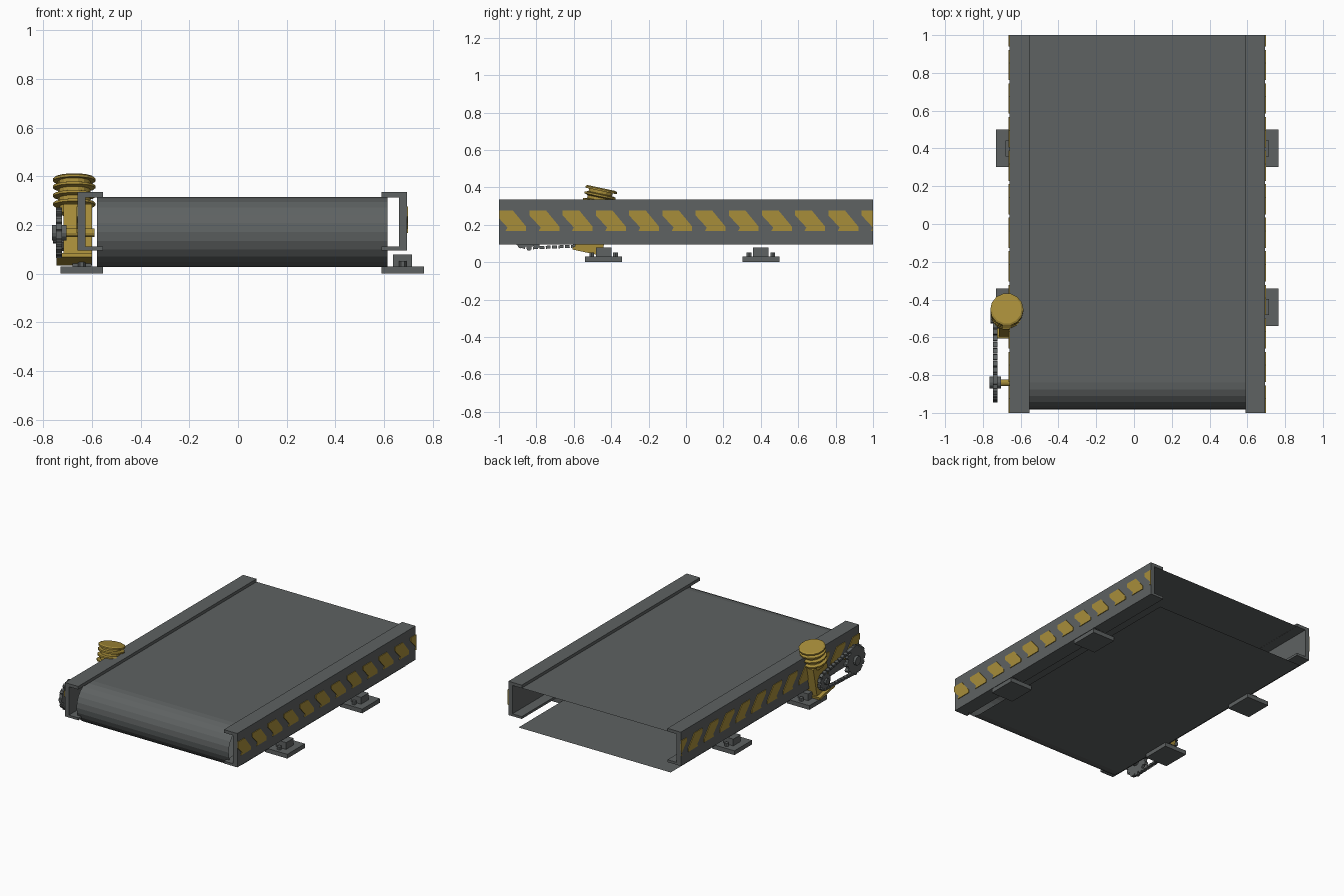
import bpy, bmesh, math
from mathutils import Matrix, Vector

if "Cube" in bpy.data.objects:
    bpy.data.objects.remove(bpy.data.objects["Cube"])

def material(name, rgb):
    m = bpy.data.materials.new(name)
    m.diffuse_color = (*rgb, 1)
    m.use_nodes = True
    m.node_tree.nodes["Principled BSDF"].inputs["Base Color"].default_value = m.diffuse_color
    return m

GREY = material("steel grey", (0.112, 0.122, 0.122))
YELLOW = material("safety yellow", (0.39, 0.27, 0.042))
CX = 0.0175          # centre plane between the rails

def finish(name, bm, mat, matrix=None, normals=True):
    if normals:
        bmesh.ops.recalc_face_normals(bm, faces=bm.faces)
    me = bpy.data.meshes.new(name)
    bm.to_mesh(me)
    bm.free()
    if matrix:
        me.transform(matrix)
    me.materials.append(mat)
    ob = bpy.data.objects.new(name, me)
    bpy.context.collection.objects.link(ob)
    return ob

def box(name, lo, hi, mat, matrix=None):
    bm = bmesh.new()
    bmesh.ops.create_cube(bm, size=1)
    for v in bm.verts:
        v.co = [(a + b) / 2 + c * (b - a) for a, b, c in zip(lo, hi, v.co)]
    return finish(name, bm, mat, matrix)

def prism(name, points, direction, mat, matrix=None):
    bm = bmesh.new()
    f = bm.faces.new([bm.verts.new(p) for p in points])
    ext = bmesh.ops.extrude_face_region(bm, geom=[f])
    bmesh.ops.translate(bm, vec=direction,
                        verts=[g for g in ext["geom"] if isinstance(g, bmesh.types.BMVert)])
    return finish(name, bm, mat, matrix)

def lathe(name, profile, sides, mat, matrix=None):
    """Closed solid from (radius, height) rings around local z."""
    bm = bmesh.new()
    rings = [[bm.verts.new((r * math.cos(2 * math.pi * i / sides),
                            r * math.sin(2 * math.pi * i / sides), z))
              for i in range(sides)] for r, z in profile]
    for a, b in zip(rings, rings[1:]):
        for i in range(sides):
            j = (i + 1) % sides
            bm.faces.new((a[i], a[j], b[j], b[i]))
    bm.faces.new(rings[0][::-1])
    bm.faces.new(rings[-1])
    return finish(name, bm, mat, matrix)

def along_x(x0, x1, r, y, z, name, mat, sides=12):
    m = Matrix.Translation((x0, y, z)) @ Matrix.Rotation(math.pi / 2, 4, 'Y')
    return lathe(name, [(r, 0), (r, x1 - x0)], sides, mat, m)

# Belt: open sheet wrapped around the front end
bm = bmesh.new()
R, YC, ZC, N = 0.143, -0.84, 0.171, 12
path = [(1, ZC + R)]
path += [(YC - R * math.sin(math.pi * i / N), ZC + R * math.cos(math.pi * i / N)) for i in range(N + 1)]
path += [(1, ZC - R)]
left = [bm.verts.new((-0.58, y, z)) for y, z in path]
right = [bm.verts.new((0.615, y, z)) for y, z in path]
for i in range(len(path) - 1):
    bm.faces.new((left[i], left[i + 1], right[i + 1], right[i]))
finish("belt", bm, GREY, normals=False)

for side, label in ((1, "right"), (-1, "left")):
    X = lambda d: CX + side * d      # distance outward from centre plane
    def sbox(name, d0, d1, y0, y1, z0, z1, mat):
        a, b = sorted((X(d0), X(d1)))
        return box(name, (a, y0, z0), (b, y1, z1), mat)

    # C-channel side rail
    prof = [(0.572, 0.335), (0.677, 0.335), (0.677, 0.095), (0.572, 0.095),
            (0.572, 0.112), (0.645, 0.112), (0.645, 0.313), (0.572, 0.313)]
    prism(label + "_rail", [(X(d), -1, z) for d, z in prof], (0, 2, 0), GREY)

    # Hazard stripes as thin plates, clipped at the rail ends
    for k in range(-1, 11):
        y = -0.837 + 0.1776 * k
        bm = bmesh.new()
        pts = [(y, 0.275), (y + 0.09, 0.275), (y + 0.16, 0.19),
               (y + 0.16, 0.167), (y + 0.05, 0.167), (y + 0.06, 0.185), (y, 0.25)]
        bm.faces.new([bm.verts.new((X(0.676), a, b)) for a, b in pts])
        for s in (-1, 1):
            bmesh.ops.bisect_plane(bm, geom=bm.verts[:] + bm.edges[:] + bm.faces[:],
                                   plane_co=(0, s, 0), plane_no=(0, s, 0), clear_outer=True)
        ext = bmesh.ops.extrude_face_region(bm, geom=bm.faces[:])
        bmesh.ops.translate(bm, vec=(side * 0.006, 0, 0),
                            verts=[g for g in ext["geom"] if isinstance(g, bmesh.types.BMVert)])
        finish(label + "_stripe", bm, YELLOW)

    # Feet with mounting block and bolts
    for yc in (-0.44, 0.4):
        sbox(label + "_foot_plate", 0.572, 0.747, yc - 0.099, yc + 0.099, 0, 0.03, GREY)
        sbox(label + "_foot_block", 0.62, 0.698, yc - 0.042, yc + 0.042, 0.03, 0.078, GREY)
        for s in (-1, 1):
            lathe(label + "_foot_bolt", [(0.015, 0.03), (0.015, 0.052)], 6, GREY,
                  Matrix.Translation((X(0.66), yc + s * 0.064, 0)))

# Drive sprocket and axle
SY, SZ, GX = -0.84, 0.168, -0.735
T = 12
teeth = []
for i in range(T):
    for off, r in ((-0.32, 0.086), (-0.15, 0.105), (0.15, 0.105), (0.32, 0.086)):
        a = 2 * math.pi * (i + off) / T
        teeth.append((GX - 0.012, SY + r * math.cos(a), SZ + r * math.sin(a)))
prism("drive_sprocket", teeth, (0.024, 0, 0), GREY)
along_x(-0.765, -0.705, 0.032, SY, SZ, "sprocket_hub", GREY)
along_x(-0.706, -0.59, 0.018, SY, SZ, "drive_axle", YELLOW)

# Tilted gear motor, built upright then leaned back
M = Matrix.Translation((-0.673, -0.525, 0.05)) @ Matrix.Rotation(math.radians(-12), 4, 'X')
box("motor_base", (-0.072, -0.084, 0), (0.073, 0.084, 0.018), YELLOW, M)
box("gearbox", (-0.043, -0.075, 0.018), (0.073, 0.075, 0.225), YELLOW, M)
fins = [(0.06, 0.2), (0.06, 0.232)]
for z in (0.232, 0.268, 0.304):
    fins += [(0.087, z + 0.004), (0.087, z + 0.014), (0.066, z + 0.019), (0.066, z + 0.034)]
fins += [(0.088, 0.338), (0.088, 0.348), (0.078, 0.354)]
lathe("finned_motor", fins, 14, YELLOW, M)

# Motor output gear
MY, MZ = -0.505, 0.145
along_x(-0.745, -0.715, 0.052, MY, MZ, "output_gear", GREY, 10)
along_x(-0.76, -0.744, 0.022, MY, MZ, "output_hub", GREY, 8)

# Chain links around both gears
D = Vector((MY - SY, MZ - SZ))
base, spread = math.atan2(D.y, D.x), math.acos((0.092 - 0.056) / D.length)
loop = []
for c, r, a0, a1 in (((SY, SZ), 0.092, base + spread, base + 2 * math.pi - spread),
                     ((MY, MZ), 0.056, base - spread, base + spread)):
    loop += [Vector((c[0] + r * math.cos(a0 + (a1 - a0) * i / 16),
                     c[1] + r * math.sin(a0 + (a1 - a0) * i / 16))) for i in range(17)]
loop.append(loop[0])
step, carry = 0.034, 0.0
for p, q in zip(loop, loop[1:]):
    seg = q - p
    while carry < seg.length:
        c = p + seg.normalized() * carry
        m = Matrix.Translation((GX, c.x, c.y)) @ Matrix.Rotation(math.atan2(seg.y, seg.x), 4, 'X')
        box("chain_link", (-0.012, -0.013, -0.008), (0.012, 0.013, 0.008), GREY, m)
        carry += step
    carry -= seg.length
